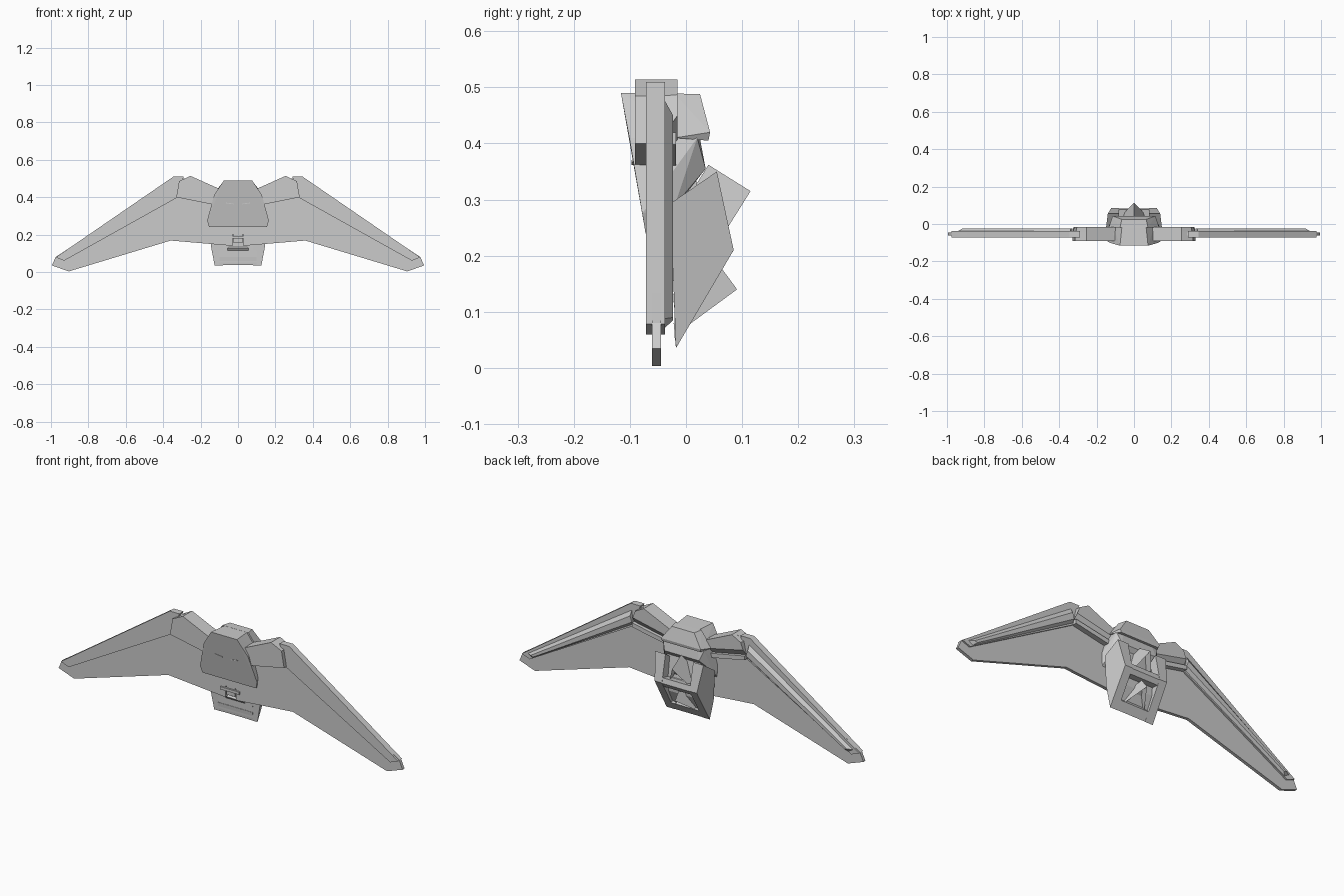
import bpy, bmesh
from mathutils import Vector

if "Cube" in bpy.data.objects:
    bpy.data.objects.remove(bpy.data.objects["Cube"])


def finish(bm, name, mirror=False):
    bmesh.ops.recalc_face_normals(bm, faces=bm.faces)
    me = bpy.data.meshes.new(name)
    bm.to_mesh(me)
    bm.free()
    ob = bpy.data.objects.new(name, me)
    bpy.context.collection.objects.link(ob)
    if mirror:
        ob.modifiers.new("Mirror", 'MIRROR').use_mirror_merge = False
    return ob


def loft(name, a, b, mirror=False):
    """Solid between two matching 3D outlines."""
    bm = bmesh.new()
    va = [bm.verts.new(p) for p in a]
    vb = [bm.verts.new(p) for p in b]
    bm.faces.new(va)
    bm.faces.new(vb[::-1])
    n = len(va)
    for i in range(n):
        bm.faces.new((va[i], vb[i], vb[(i + 1) % n], va[(i + 1) % n]))
    return finish(bm, name, mirror)


def slab(name, outline, y0, y1, back=None, mirror=True):
    """Outline in x,z extruded along y, optionally to a different back outline."""
    return loft(name, [(x, y0, z) for x, z in outline],
                [(x, y1, z) for x, z in (back or outline)], mirror)


def hull(name, half):
    """Convex solid from points mirrored in x."""
    bm = bmesh.new()
    for x, y, z in half:
        bm.verts.new((x, y, z))
        bm.verts.new((-x, y, z))
    bmesh.ops.convex_hull(bm, input=bm.verts)
    bmesh.ops.dissolve_limit(bm, angle_limit=0.03, verts=bm.verts, edges=bm.edges)
    return finish(bm, name)


def bar(name, profile, w):
    """y,z profile extruded across the centre line."""
    return loft(name, [(-w, y, z) for y, z in profile], [(w, y, z) for y, z in profile])


# Thin wing panels, notched at the centre
slab("wing_panel", [(0.03, 0.14), (0.36, 0.168), (0.905, 0.003), (0.995, 0.035), (0.975, 0.08),
                    (0.34, 0.50), (0.25, 0.50), (0.03, 0.42)], -0.061, -0.045)
slab("wing_centre", [(-0.03, 0.2), (0.03, 0.2), (0.03, 0.42), (-0.03, 0.42)], -0.061, -0.045, mirror=False)

# Thick leading edges with a raised ridge behind
edge = [(0.33, 0.395), (0.93, 0.06), (0.975, 0.078), (0.345, 0.51), (0.29, 0.51)]
slab("wing_leading_edge", edge, -0.071, -0.037)
slab("wing_ridge", [(0.33, 0.405), (0.915, 0.072), (0.94, 0.088), (0.34, 0.475)], -0.037, -0.023,
     [(0.33, 0.42), (0.90, 0.085), (0.915, 0.09), (0.34, 0.45)])

# Shoulder blocks joining wings to body
shoulder = [(0.09, 0.352), (0.33, 0.40), (0.315, 0.485), (0.255, 0.514), (0.09, 0.44)]
slab("shoulder_front", shoulder, -0.091, -0.04)
slab("shoulder_back", [(0.09, 0.365), (0.325, 0.415), (0.31, 0.485), (0.255, 0.514), (0.09, 0.44)],
     -0.04, -0.015, [(0.09, 0.40), (0.32, 0.45), (0.305, 0.487), (0.255, 0.514), (0.09, 0.44)])
slab("shoulder_lower_rib", [(0.09, 0.352), (0.325, 0.398), (0.325, 0.42), (0.09, 0.375)], -0.04, -0.018)

# Forward hood with sloping face
hull("hood", [(0.075, -0.116, 0.49), (0.128, -0.101, 0.41), (0.165, -0.078, 0.275), (0.155, -0.072, 0.24),
              (0.062, 0.01, 0.488), (0.12, 0.02, 0.41), (0.14, -0.02, 0.29), (0.15, -0.055, 0.24),
              (0.10, 0.035, 0.355)])
# Collar overhanging the engine bay
hull("collar", [(0.075, -0.02, 0.489), (0.135, -0.02, 0.41), (0.065, 0.025, 0.488), (0.115, 0.043, 0.42),
                (0.11, 0.04, 0.405)])
# Slits on the hood face
slab("hood_slit", [(0.025, 0.362), (0.065, 0.367), (0.065, 0.371), (0.025, 0.366)], -0.097, -0.085)

# Engine bay side walls
outer = [(0.15, -0.025, 0.295), (0.14, 0.055, 0.35), (0.122, 0.085, 0.21), (0.125, -0.018, 0.035),
         (0.145, -0.022, 0.14)]
loft("engine_bay_wall", outer, [(0.08, y, z) for x, y, z in outer], mirror=True)
# Recessed core and cross bars
bar("engine_bay_core", [(-0.024, 0.295), (0.015, 0.36), (0.035, 0.22), (0.03, 0.15), (-0.02, 0.05)], 0.1)
bar("engine_bay_crossbar", [(0.03, 0.225), (0.078, 0.235), (0.084, 0.208), (0.07, 0.186), (0.03, 0.19)], 0.1)
bar("engine_bay_tail_bar", [(-0.022, 0.08), (0.0, 0.085), (0.006, 0.077), (-0.018, 0.036)], 0.1)


def nozzle(name, ridge_start, ridge_end, depth, w):
    """Hollow triangular cowl, open at the end of its ridge."""
    s, e = Vector((0, *ridge_start)), Vector((0, *ridge_end))
    d = (e - s).normalized()
    down = Vector((0, d.z, -d.y))
    bm = bmesh.new()
    rings = [[bm.verts.new(p + down * k * depth + Vector((x, 0, 0)))
              for x, k in ((0, 0), (w, 1), (-w, 1))] for p in (s, e)]
    bm.faces.new(rings[0])
    mouth = bm.faces.new(rings[1])
    for i in range(3):
        j = (i + 1) % 3
        bm.faces.new((rings[0][i], rings[0][j], rings[1][j], rings[1][i]))
    bmesh.ops.recalc_face_normals(bm, faces=bm.faces)
    bmesh.ops.inset_individual(bm, faces=[mouth], thickness=0.011)
    bmesh.ops.translate(bm, verts=mouth.verts, vec=-d * 0.035)
    finish(bm, name)


nozzle("upper_nozzle", (0.04, 0.362), (0.115, 0.315), 0.12, 0.06)
nozzle("lower_nozzle", (0.055, 0.189), (0.091, 0.14), 0.105, 0.055)

# Small gun mount in the centre notch
slab("gun_block", [(-0.025, 0.155), (0.025, 0.155), (0.025, 0.205), (-0.025, 0.205)], -0.06, -0.02, mirror=False)
slab("gun_bar", [(-0.055, 0.178), (0.055, 0.178), (0.055, 0.192), (-0.055, 0.192)], -0.069, -0.05, mirror=False)
